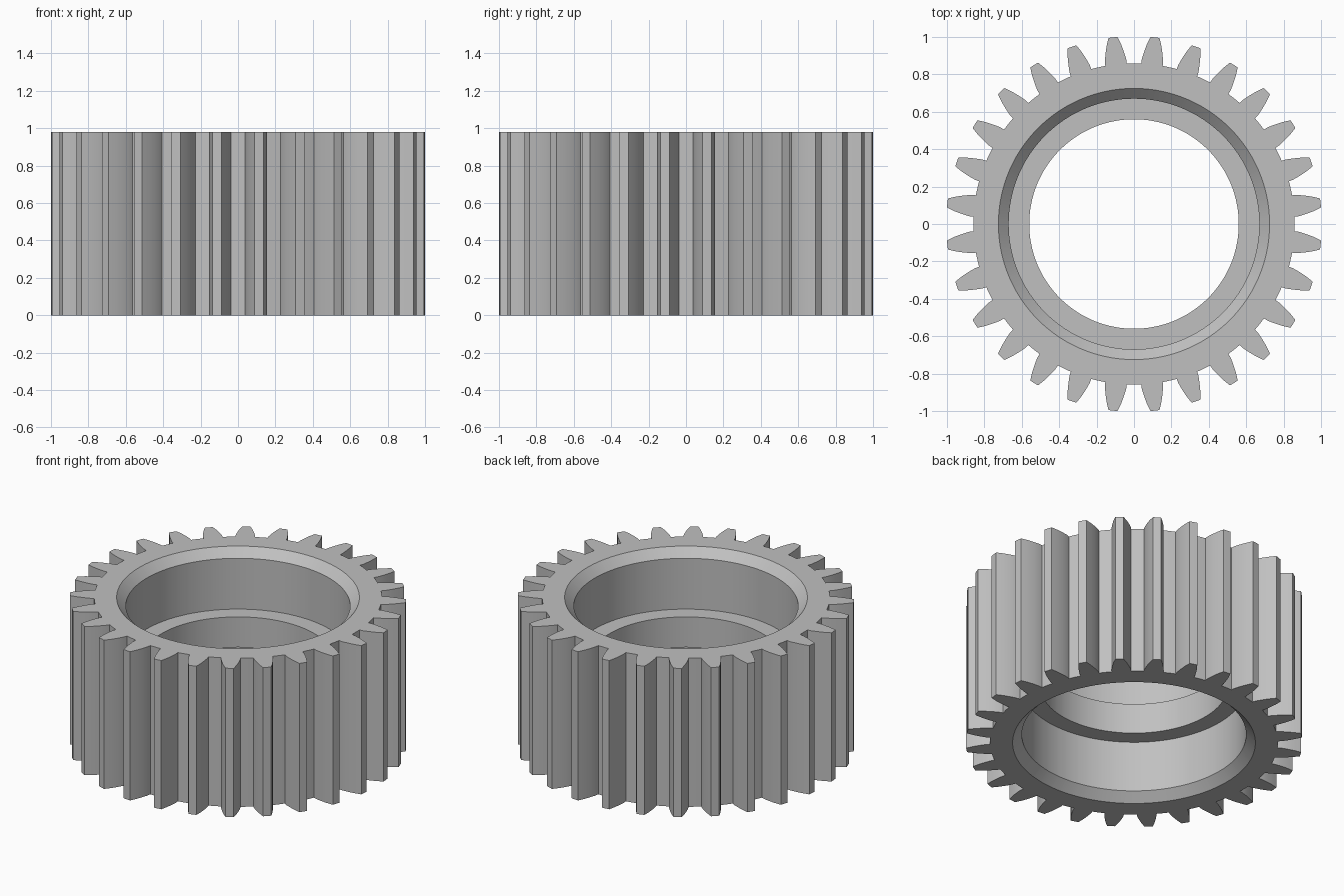
import bpy, bmesh
from math import sin, cos, radians, pi

cube = bpy.data.objects.get("Cube")
if cube:
    bpy.data.objects.remove(cube, do_unlink=True)

TEETH = 28
HEIGHT = 0.98
CHAMFER = 0.055
BORE = 0.67          # radius of the wide bore at both ends
LIP = 0.56           # radius of the retaining lip at mid height
LIP_LOW, LIP_HIGH = 0.39, 0.59

# Steel material
steel = bpy.data.materials.new("light_grey_steel")
steel.use_nodes = True
colour = (0.53, 0.53, 0.53, 1)
steel.diffuse_color = colour
steel.node_tree.nodes["Principled BSDF"].inputs["Base Color"].default_value = colour

# Right flank of one tooth, root to tip: (radius, half width)
flank = [(0.859, 0.058), (0.885, 0.057), (0.92, 0.050), (0.96, 0.040), (1.004, 0.0245)]
half = [(w / r, r) for r, w in flank]
step = 2 * pi / TEETH
tooth = ([(-a, r) for a, r in half] + [(0, half[-1][1])]
         + [(a, r) for a, r in reversed(half)] + [(step / 2, half[0][1])])

# Full outline, with tooth gaps centred on the x and y axes
outline = [(a + (i + 0.5) * step, r) for i in range(TEETH) for a, r in tooth]

# Bore section from the top face down to the bottom face: (radius, z)
bore = [(BORE + CHAMFER, HEIGHT), (BORE, HEIGHT - CHAMFER),
        (BORE, LIP_HIGH), (LIP, LIP_HIGH), (LIP, LIP_LOW), (BORE, LIP_LOW),
        (BORE, CHAMFER), (BORE + CHAMFER, 0)]

# Sweep the closed section around the outline
bm = bmesh.new()
sections = []
for angle, radius in outline:
    section = [(radius, HEIGHT)] + bore + [(radius, 0)]
    sections.append([bm.verts.new((r * cos(angle), r * sin(angle), z))
                     for r, z in section])
for i, here in enumerate(sections):
    after = sections[(i + 1) % len(sections)]
    for j in range(len(here)):
        k = (j + 1) % len(here)
        bm.faces.new((here[j], here[k], after[k], after[j]))
bmesh.ops.recalc_face_normals(bm, faces=bm.faces)

mesh = bpy.data.meshes.new("ring_gear")
bm.to_mesh(mesh)
bm.free()
mesh.materials.append(steel)
gear = bpy.data.objects.new("ring_gear", mesh)
bpy.context.collection.objects.link(gear)

# Smooth flanks and bore, crisp edges elsewhere
bpy.ops.object.select_all(action='DESELECT')
gear.select_set(True)
bpy.context.view_layer.objects.active = gear
bpy.ops.object.shade_smooth_by_angle(angle=radians(30))
